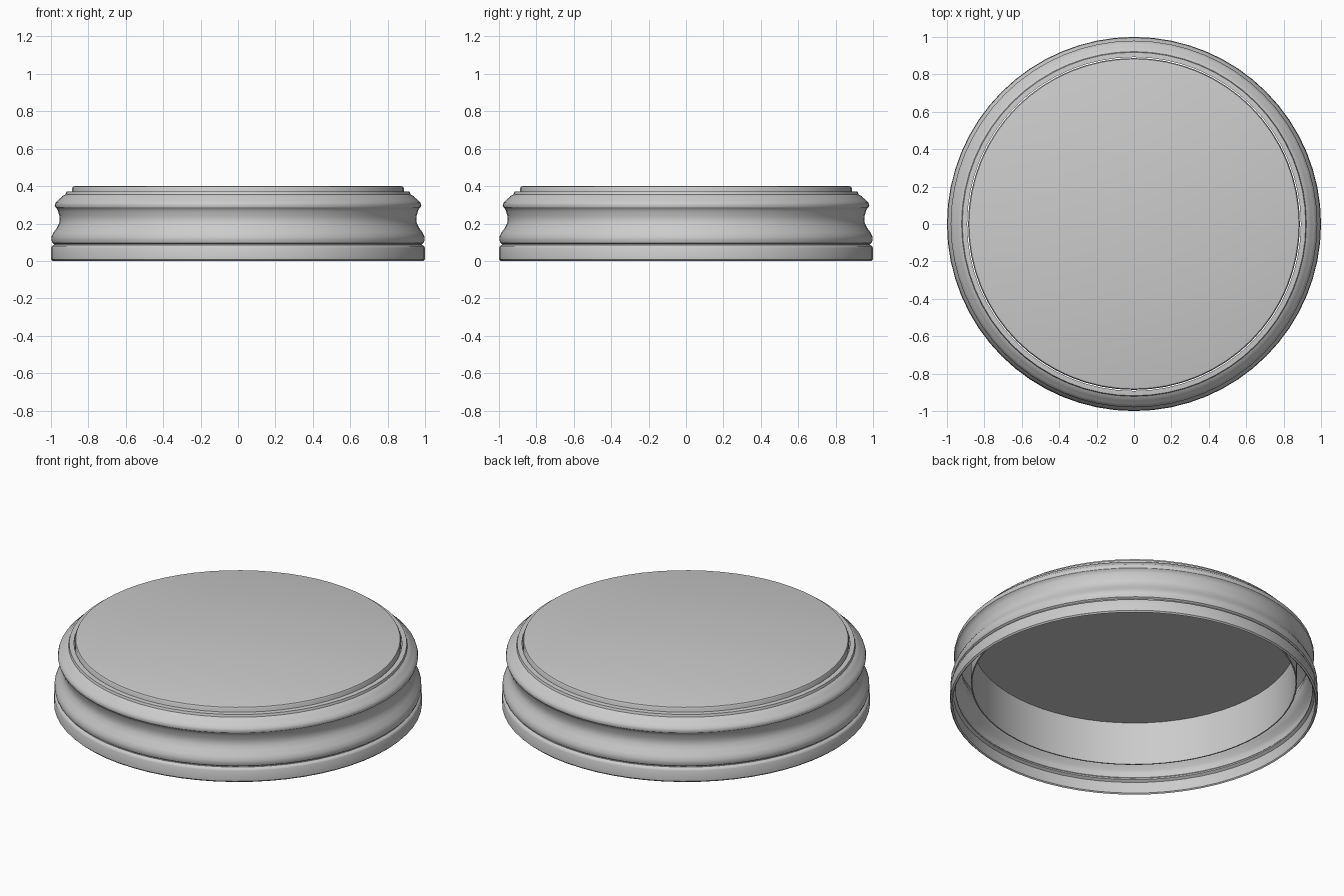
import bpy, bmesh, math

if "Cube" in bpy.data.objects:
    bpy.data.objects.remove(bpy.data.objects["Cube"])

SEG = 64


def lathe(name, profile, closed=False):
    """Revolve an (r, z) profile round the z axis."""
    bm = bmesh.new()
    rings = []
    for r, z in profile:
        if r < 1e-6:
            rings.append([bm.verts.new((0, 0, z))])
        else:
            rings.append([bm.verts.new((r * math.cos(2 * math.pi * i / SEG),
                                        r * math.sin(2 * math.pi * i / SEG), z))
                          for i in range(SEG)])
    pairs = list(zip(rings, rings[1:]))
    if closed:
        pairs.append((rings[-1], rings[0]))
    for a, b in pairs:
        for i in range(SEG):
            j = (i + 1) % SEG
            if len(a) == 1:
                bm.faces.new((a[0], b[j], b[i]))
            elif len(b) == 1:
                bm.faces.new((a[i], a[j], b[0]))
            else:
                bm.faces.new((a[i], a[j], b[j], b[i]))
    bmesh.ops.recalc_face_normals(bm, faces=bm.faces)
    mesh = bpy.data.meshes.new(name)
    bm.to_mesh(mesh)
    bm.free()
    obj = bpy.data.objects.new(name, mesh)
    bpy.context.collection.objects.link(obj)
    bpy.context.view_layer.objects.active = obj
    obj.select_set(True)
    bpy.ops.object.shade_smooth_by_angle(angle=math.radians(35))
    obj.select_set(False)
    return obj


# Outer band: bottom bead, waist, upper lip and stepped shoulder
outer = [(0.992, 0.0), (1.0, 0.008), (1.0, 0.07), (0.995, 0.079), (0.983, 0.085),
         (0.983, 0.09), (0.993, 0.097), (0.998, 0.112), (0.997, 0.13), (0.988, 0.15),
         (0.97, 0.175), (0.957, 0.2), (0.953, 0.22), (0.955, 0.24), (0.962, 0.265),
         (0.968, 0.28), (0.977, 0.287), (0.98, 0.298), (0.976, 0.312), (0.962, 0.325),
         (0.947, 0.338), (0.938, 0.348), (0.922, 0.356), (0.918, 0.37), (0.892, 0.372)]
# Thin inner skin of the band
inner = [(0.892, 0.36), (0.908, 0.358), (0.93, 0.337), (0.962, 0.308), (0.955, 0.285),
         (0.941, 0.25), (0.938, 0.22), (0.943, 0.195), (0.958, 0.168), (0.977, 0.145),
         (0.984, 0.125), (0.98, 0.1), (0.97, 0.09), (0.97, 0.082), (0.985, 0.072),
         (0.985, 0.006)]
lathe("screw_band", outer + inner, closed=True)

# Inner lid cup: flat top with a straight skirt
lathe("lid_cup", [(0.0, 0.4), (0.872, 0.4), (0.882, 0.397), (0.887, 0.388), (0.887, 0.126),
                  (0.88, 0.126), (0.88, 0.385), (0.0, 0.385)])
